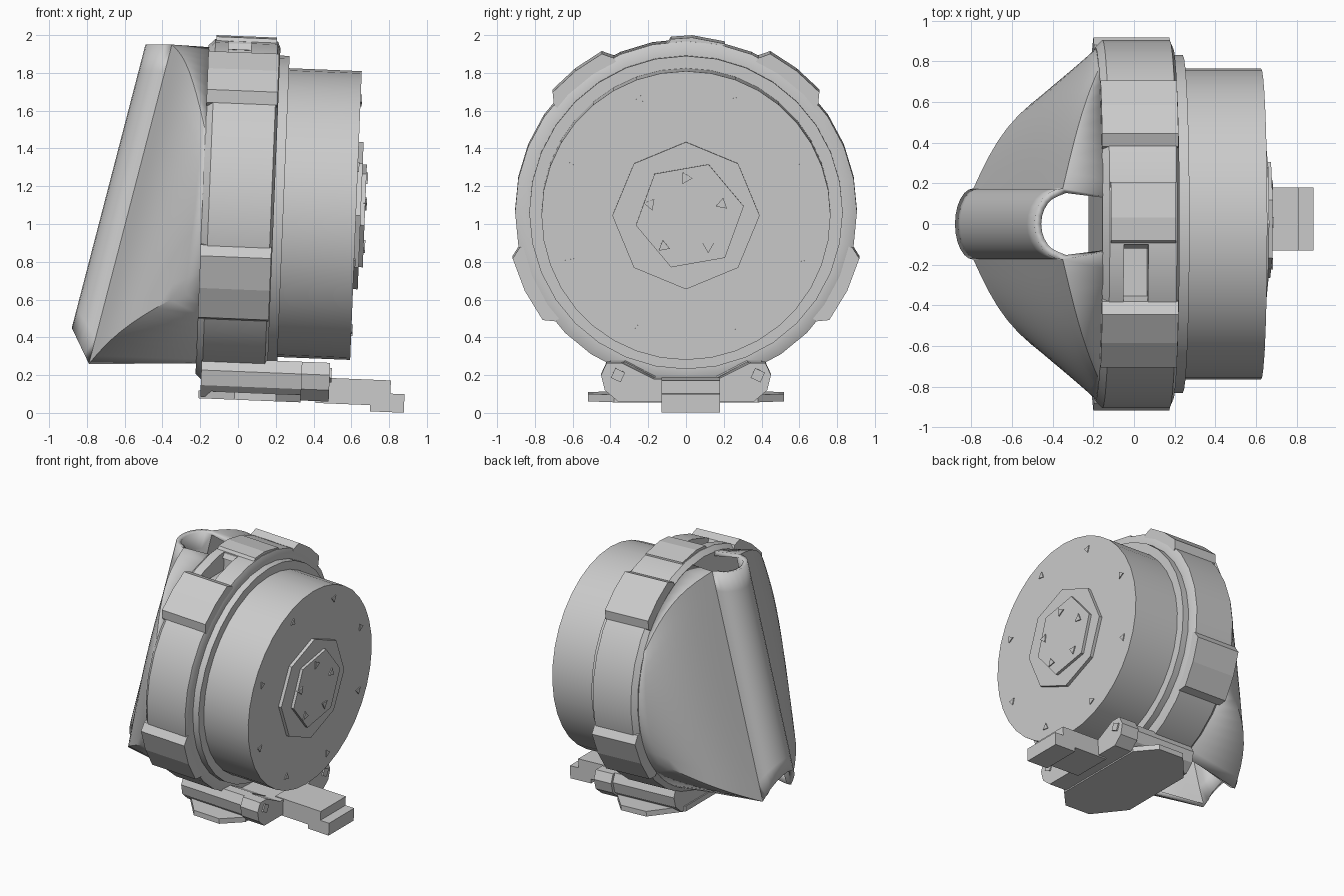
import bpy, bmesh, math
from mathutils import Matrix, Vector

cube = bpy.data.objects.get("Cube")
if cube:
    bpy.data.objects.remove(cube)

grey = bpy.data.materials.new("light_grey")
grey.use_nodes = True
colour = (0.6, 0.6, 0.6, 1)
grey.diffuse_color = colour
grey.node_tree.nodes["Principled BSDF"].inputs["Base Color"].default_value = colour

# The drum axis leans slightly; parts sharing the lean are built around its centre
CZ = 1.07
LEAN = Matrix.Translation((0, 0, CZ)) @ Matrix.Rotation(math.radians(2.3), 4, 'Y')


def finish(name, bm, lean=True, smooth=True):
    bmesh.ops.remove_doubles(bm, verts=bm.verts, dist=0.0005)
    bmesh.ops.recalc_face_normals(bm, faces=bm.faces)
    if lean:
        bm.transform(LEAN)
    me = bpy.data.meshes.new(name)
    bm.to_mesh(me)
    bm.free()
    me.materials.append(grey)
    ob = bpy.data.objects.new(name, me)
    bpy.context.collection.objects.link(ob)
    if smooth:
        bpy.ops.object.select_all(action='DESELECT')
        ob.select_set(True)
        bpy.context.view_layer.objects.active = ob
        bpy.ops.object.shade_smooth_by_angle(angle=math.radians(25))
    return ob


def lathe(name, profile, sides=32):
    """Spin (x, radius) points around the x axis."""
    bm = bmesh.new()
    verts = [bm.verts.new((x, 0, r)) for x, r in profile]
    edges = [bm.edges.new(pair) for pair in zip(verts, verts[1:])]
    bmesh.ops.spin(bm, geom=verts + edges, cent=(0, 0, 0), axis=(1, 0, 0),
                   angle=math.tau, steps=sides)
    return finish(name, bm)


def prism(name, points, a, b, axis='x'):
    """Extrude an outline along x, or along z, from a to b."""
    bm = bmesh.new()
    if axis == 'x':
        vs, move = [bm.verts.new((a, y, z)) for y, z in points], (b - a, 0, 0)
    else:
        vs, move = [bm.verts.new((x, y, a)) for x, y in points], (0, 0, b - a)
    face = bm.faces.new(vs)
    new = bmesh.ops.extrude_face_region(bm, geom=[face])["geom"]
    bmesh.ops.translate(bm, vec=move,
                        verts=[v for v in new if isinstance(v, bmesh.types.BMVert)])
    return finish(name, bm, smooth=False)


def polar(r, degrees):
    t = math.radians(degrees)
    return r * math.cos(t), r * math.sin(t)


def ngon(r, sides, turn=0, cy=0, cz=0):
    ring = [polar(r, turn + 360 * i / sides) for i in range(sides)]
    return [(y + cy, z + cz) for y, z in ring]


def box(name, x0, x1, y0, y1, z0, z1):
    """Box with heights measured from the foot instead of the drum centre."""
    return prism(name, [(y0, z0 - CZ), (y1, z0 - CZ), (y1, z1 - CZ), (y0, z1 - CZ)], x0, x1)


# Body: wide ring with a flange, then the drum
ring = lathe("ring_and_flange", [(-0.19, 0), (-0.19, 0.87), (-0.155, 0.905), (0.175, 0.905),
                                 (0.19, 0.87), (0.19, 0.83), (0.24, 0.83), (0.24, 0)])
lathe("drum", [(0.2, 0), (0.2, 0.765), (0.625, 0.765), (0.625, 0)], 36)

# Window pocket cut into the top of the ring
cutter = box("window_cutter", -0.085, 0.035, -0.42, -0.1, 1.82, 2.1)
cutter.hide_render = True
cutter.hide_viewport = True
cut = ring.modifiers.new("window", 'BOOLEAN')
cut.operation = 'DIFFERENCE'
cut.object = cutter
cut.solver = 'EXACT'

# Raised pads on the ring, mirrored left to right
for side, label in ((1, "back"), (-1, "front")):
    for start, end, place in ((39, 65, "upper"), (-40, -12, "lower")):
        outline = [polar(0.84, start), polar(0.9, start), polar(0.95, start + 3),
                   polar(0.95, (start + end) / 2), polar(0.95, end - 3),
                   polar(0.9, end), polar(0.84, end)]
        prism(f"{label}_{place}_pad", [(side * y, z) for y, z in outline], -0.19, 0.185)
crown = [polar(0.86, 76), polar(0.915, 77), polar(0.925, 88), polar(0.92, 95), polar(0.86, 98)]
prism("crown_plate", crown, -0.15, 0.17)

# End cap: octagonal plate, smaller hexagonal plate and bolts
prism("hub_plate", ngon(0.39, 8, 0), 0.6, 0.65)
prism("hub_cap", ngon(0.29, 6, 10, 0.02), 0.64, 0.672)
for i in range(8):
    y, z = polar(0.66, 22 + 45 * i)
    prism(f"drum_bolt_{i + 1}", ngon(0.03, 3, 40 * i, y, z), 0.62, 0.632)
for i in range(5):
    y, z = polar(0.2, 90 + 72 * i)
    prism(f"hub_bolt_{i + 1}", ngon(0.035, 3, 50 * i, y, z), 0.66, 0.68)

# Hollow nose: rounded rib, flat side sheets, and upper and lower flanks meeting the ring
ROWS, ARC, SHEET = 12, 6, 10


def rim(degrees):
    y, z = polar(0.87, degrees)
    return LEAN @ Vector((-0.18, y, z))


def skin(bm, rows):
    """Join rows of points with quads, on both sides of the model."""
    for side in (1, -1):
        grid = [[bm.verts.new((p.x, side * p.y, p.z)) for p in row] for row in rows]
        for low, high in zip(grid, grid[1:]):
            for k in range(len(low) - 1):
                bm.faces.new((low[k], low[k + 1], high[k + 1], high[k]))


rib, sheet = [], []
for i in range(ROWS + 1):
    t = i / ROWS
    z_side = 0.26 + 1.69 * t
    half = []
    for k in range(ARC + 1):
        a = math.pi / 2 * k / ARC
        z = z_side + 0.19 * (1 - t) ** 3 * math.cos(a)
        crest = -0.88 + 0.26 * (z - 0.45)
        half.append(Vector((crest + 0.14 * (1 - math.cos(a)), 0.175 * math.sin(a), z)))
    rib.append(half)
    # The sheet bows outward low down and follows the ring's curve at the top
    bow = Vector((-0.075, 0.06, 0)).lerp(Vector((0, 0.06, 0.1)), t)
    end = rim(-27 + 53 * t)
    sheet.append([half[-1].lerp(end, s / SHEET) + bow * math.sin(math.pi * s / SHEET)
                  for s in range(SHEET + 1)])
upper = [rim(81 - 55 * s / SHEET) for s in range(SHEET + 1)]
lower = [rim(-70 + 43 * s / SHEET) for s in range(SHEET + 1)]

bm = bmesh.new()
skin(bm, rib)
skin(bm, sheet)
skin(bm, [sheet[-1], upper])
skin(bm, [lower, sheet[0]])
nose = finish("nose_shell", bm, lean=False)
# The crest must face away from the ring so that the wall thickens inward
crest_face = min(nose.data.polygons, key=lambda p: p.center.x)
if crest_face.normal.x > 0:
    nose.data.flip_normals()
wall = nose.modifiers.new("wall", 'SOLIDIFY')
wall.thickness = 0.035
wall.offset = -1

# Mount: saddle with a wider clamp, foot plate, stepped tongue and clamp bolts
half_outline = [(0.36, 0.08), (0.43, 0.14), (0.45, 0.22), (0.42, 0.285), (0.34, 0.285), (0.17, 0.2)]
for name, scale, x0, x1 in (("saddle", 0.95, -0.16, 0.39), ("clamp", 1, 0.37, 0.52)):
    outline = half_outline + [(-y, z) for y, z in reversed(half_outline)]
    prism(name, [(y * scale, z - CZ) for y, z in outline], x0, x1)
foot = [(-0.17, -0.3), (0.02, -0.52), (0.24, -0.52), (0.37, -0.38),
        (0.37, 0.38), (0.24, 0.52), (0.02, 0.52), (-0.17, 0.3)]
prism("foot_plate", foot, 0.07 - CZ, 0.11 - CZ, 'z')
box("tongue", 0.45, 0.845, -0.13, 0.18, 0.07, 0.205)
box("tongue_step", 0.74, 0.92, -0.13, 0.18, 0.037, 0.135)
for y, label in ((-0.36, "front"), (0.38, "back")):
    prism(f"{label}_clamp_bolt", ngon(0.04, 4, 20, y, 0.22 - CZ), 0.51, 0.53)
